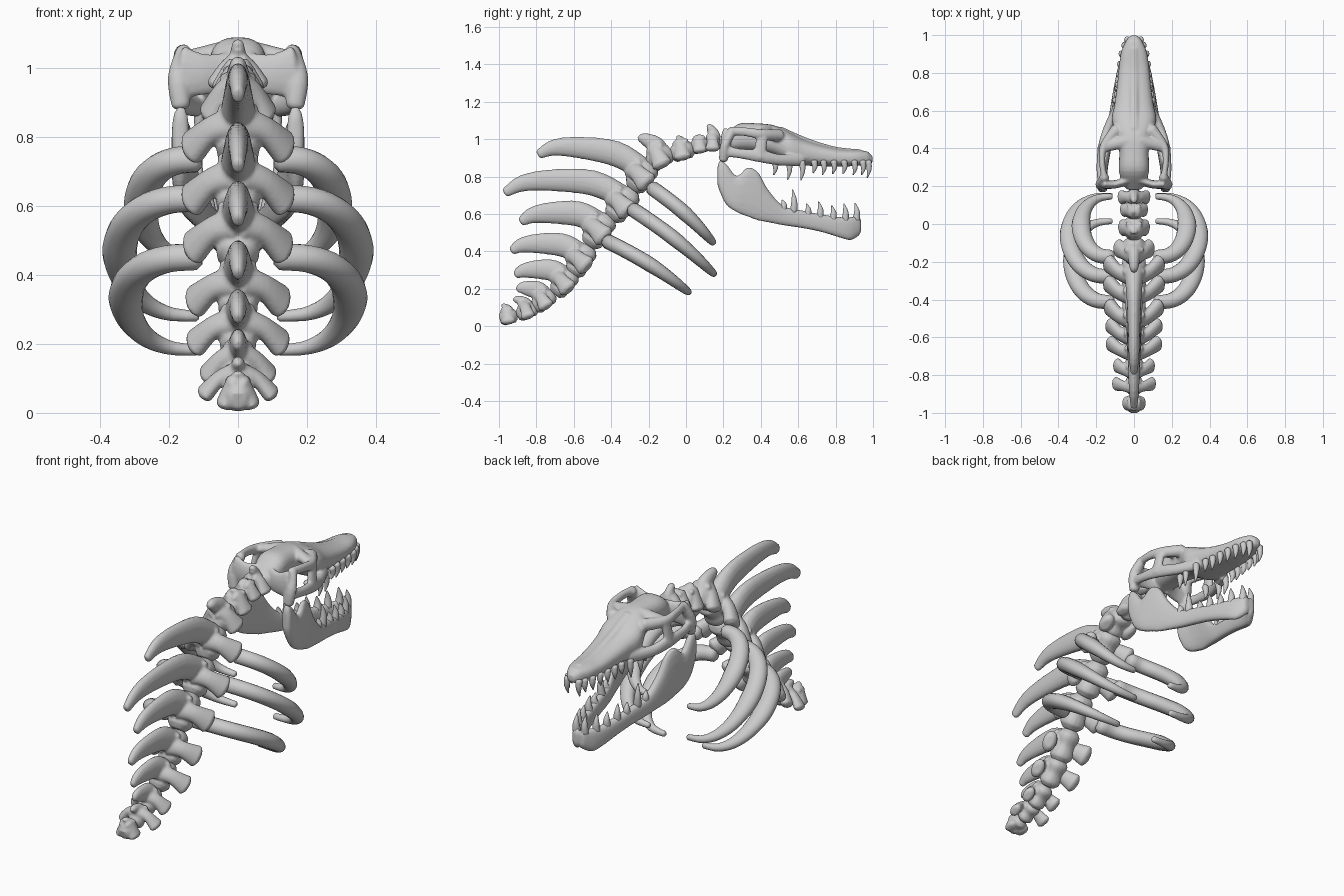
import bpy, bmesh, math
from mathutils import Vector

cube = bpy.data.objects.get("Cube")
if cube:
    bpy.data.objects.remove(cube, do_unlink=True)

X, Y, Z = Vector((1, 0, 0)), Vector((0, 1, 0)), Vector((0, 0, 1))

bone = bpy.data.materials.new("bone grey")
bone.use_nodes = True
GREY = (0.6, 0.6, 0.6, 1)
bone.diffuse_color = GREY
for node in bone.node_tree.nodes:
    if node.type == 'BSDF_PRINCIPLED':
        node.inputs["Base Color"].default_value = GREY


def spline(stations, steps):
    """Smoothly interpolate stations of (x, y, z, half width, half height)."""
    s = [Vector(p) for p in stations]
    out = []
    for i in range(len(s) - 1):
        p0, p1, p2, p3 = s[max(i - 1, 0)], s[i], s[i + 1], s[min(i + 2, len(s) - 1)]
        for k in range(steps):
            t = k / steps
            out.append(p1 + (p2 - p0) * (t / 2)
                       + (p0 * 2 - p1 * 5 + p2 * 4 - p3) * (t * t / 2)
                       + (p1 * 3 - p0 - p2 * 3 + p3) * (t ** 3 / 2))
    return out + [s[-1]]


def loft(bm, stations, side=X, flat=False, power=1.0, sides=16, steps=4, mirror=False):
    """Closed rounded tube through the stations; flat keeps sections upright."""
    pts = spline(stations, steps)
    rings = []
    last = len(pts) - 1
    for i, p in enumerate(pts):
        pos = Vector(p[:3])
        t = Vector(pts[min(i + 1, last)][:3]) - Vector(pts[max(i - 1, 0)][:3])
        t.normalize()
        if flat:
            t, u, v = Y, X, Z
        else:
            u = (side - t * side.dot(t)).normalized()
            v = t.cross(u)
        a, b = max(p[3], 0.002), max(p[4], 0.002)
        bulge = t * min(a, b) * 0.45
        ring = [(pos, a, b, u, v)]
        if i == 0:
            ring.insert(0, (pos - bulge, a * 0.6, b * 0.6, u, v))
        if i == last:
            ring.append((pos + bulge, a * 0.6, b * 0.6, u, v))
        rings += ring
    loops = []
    for pos, a, b, u, v in rings:
        loop = []
        for k in range(sides):
            c, s = math.cos(math.tau * k / sides), math.sin(math.tau * k / sides)
            c = math.copysign(abs(c) ** power, c)
            s = math.copysign(abs(s) ** power, s)
            loop.append(bm.verts.new(pos + u * a * c + v * b * s))
        loops.append(loop)
    for l0, l1 in zip(loops, loops[1:]):
        for k in range(sides):
            m = (k + 1) % sides
            bm.faces.new((l0[k], l0[m], l1[m], l1[k]))
    bm.faces.new(loops[0])
    bm.faces.new(loops[-1])
    if mirror:
        flipped = [(-p[0], *p[1:]) for p in stations]
        loft(bm, flipped, Vector((-side.x, side.y, side.z)), flat, power, sides, steps)


def finish(name, bm, voxel=0):
    bmesh.ops.recalc_face_normals(bm, faces=bm.faces[:])
    for f in bm.faces:
        f.smooth = True
    mesh = bpy.data.meshes.new(name)
    bm.to_mesh(mesh)
    bm.free()
    mesh.materials.append(bone)
    ob = bpy.data.objects.new(name, mesh)
    bpy.context.collection.objects.link(ob)
    if voxel:  # fuse the overlapping pieces into one organic surface
        fuse = ob.modifiers.new("fuse", 'REMESH')
        fuse.mode = 'VOXEL'
        fuse.voxel_size = voxel
        fuse.use_smooth_shade = True
        soften = ob.modifiers.new("soften", 'SMOOTH')
        soften.factor = 0.5
        soften.iterations = 3


# Vertebrae, tail to neck: centre y z, radius, process half width, spine tip y z
SPINE = [
    (-.95, .05, .042, .045, -.985, .11), (-.85, .08, .042, .11, -.92, .14),
    (-.76, .135, .047, .10, -.90, .195), (-.65, .23, .055, .14, -.91, .275),
    (-.56, .35, .06, .14, -.93, .405), (-.465, .51, .065, .145, -.88, .56),
    (-.34, .65, .065, .15, -.965, .715), (-.235, .80, .065, .15, -.785, .92),
    (-.14, .90, .058, .09, -.25, 1.0), (-.02, .935, .05, .065, -.05, 1.01),
    (.075, .965, .042, .06, .06, 1.02), (.145, .975, .042, .075, .115, 1.07)]
centres = [Vector((0, row[0], row[1])) for row in SPINE]
for i, (cy, cz, r, w, ty, tz) in enumerate(SPINE):
    c = centres[i]
    before, after = centres[max(i - 1, 0)], centres[min(i + 1, len(centres) - 1)]
    f = (after - before).normalized()
    d = X.cross(f)
    span = (after - before).length * (0.4 if 0 < i < len(centres) - 1 else 0.6)
    s = r / 0.065
    bm = bmesh.new()
    # centrum with a waist
    loft(bm, [(*(c + f * span * k), r * g, r * g)
              for k, g in ((-.47, .95), (-.3, .95), (0, .8), (.3, .95), (.47, .95))], power=.85)
    # swept neural spine, deep at the root and bowed upward
    base, tip = c + d * r * 0.6 + f * r * 0.5, Vector((0, ty, tz))
    reach = (tip - base).length
    h = min(0.068 * s, reach * 0.35)
    bow = Z * reach * 0.13
    loft(bm, [(*base, .055 * s, h * .9),
              (*(base.lerp(tip, .25) + bow * .8), .04 * s, h),
              (*(base.lerp(tip, .6) + bow * .9), .032 * s, h * .85),
              (*(base.lerp(tip, .85) + bow * .65), .027 * s, h * .65),
              (*tip, .018 * s, h * .38)])
    # transverse processes sloping down to broad ends
    root, mid, end = c + d * r, c + d * r * .5, c - d * r * .6 - f * r * .15
    loft(bm, [(*(root + X * .01), .055 * s, .04 * s),
              (*(mid + X * w * .5), .045 * s, .034 * s),
              (*(end + X * w * .88), .062 * s, .04 * s)], side=f, mirror=True)
    # articular knobs reaching toward the next vertebra
    loft(bm, [(*(c + d * r * .8 + X * r * .4), .022 * s, .024 * s),
              (*(c + d * r + f * span * .45 + X * r * .65), .018 * s, .018 * s)],
         mirror=True)
    finish(f"vertebra_{i + 1}", bm, 0.007)

# Ribs: start y z, end y z, widest x
RIBS = [(-.175, .735, .145, .448, .28), (-.28, .622, .15, .28, .343), (-.415, .452, .015, .182, .325)]
for i, (ya, za, yb, zb, wide) in enumerate(RIBS):
    normal = X.cross(Vector((0, yb - ya, zb - za))).normalized()
    path = []
    for k in range(15):
        t = k / 14
        q = (1 - math.cos(math.pi * t)) / 2
        x = 0.12 + (wide - 0.12) * math.sin(math.pi * t) ** 0.8
        thin = 1 - 0.6 * max(0, t - .5) / .5
        lift = normal * 0.015 * math.sin(math.pi * q) * math.copysign(1, normal.z)
        path.append((x, ya + (yb - ya) * q + lift.y, za + (zb - za) * q + lift.z,
                     .04 * thin, (.036 + .014 * math.sin(math.pi * t)) * thin))
    for name, sign in (("left", 1), ("right", -1)):
        bm = bmesh.new()
        loft(bm, [(sign * p[0], *p[1:]) for p in path], side=normal, steps=2)
        finish(f"{name}_rib_{i + 1}", bm)

# Skull: y, centre z, half width, half height from braincase to snout tip
SKULL = [(.20, .975, .055, .042), (.28, 1.01, .08, .072), (.38, 1.01, .078, .075),
         (.47, .995, .09, .08), (.55, .955, .118, .085), (.63, .93, .104, .07),
         (.73, .912, .09, .056), (.83, .9, .08, .047), (.91, .9, .068, .042),
         (.965, .898, .045, .038), (.985, .893, .03, .028)]
bm = bmesh.new()
loft(bm, [(0, *p) for p in SKULL], flat=True, power=.8, sides=24)
# cheek arch
loft(bm, [(.085, .62, .89, .025, .035), (.14, .5, .89, .024, .03), (.172, .4, .91, .02, .034),
          (.18, .28, .925, .018, .026), (.168, .2, .94, .02, .035)], mirror=True)
# rear post
loft(bm, [(.165, .2, .89, .028, .024), (.172, .21, .97, .032, .026),
          (.155, .25, 1.05, .024, .024)], mirror=True)
# upper temporal bar running into the brow
loft(bm, [(.155, .24, 1.045, .018, .024), (.168, .32, 1.04, .016, .024),
          (.16, .41, 1.025, .022, .028), (.09, .5, 1.02, .034, .034)], mirror=True)
# bar behind the eye socket, and its bridge to the braincase
loft(bm, [(.16, .41, 1.03, .018, .03), (.178, .39, .9, .018, .034)], mirror=True)
loft(bm, [(.03, .44, 1.05, .035, .03), (.16, .41, 1.025, .03, .022)], side=Y, mirror=True)
# solid wing at the back of the head
loft(bm, [(.03, .23, .985, .022, .06), (.1, .21, .98, .022, .06),
          (.165, .21, .985, .024, .08)], side=Y, mirror=True)
# nasal ridge
loft(bm, [(0, .5, 1.05, .03, .02), (0, .65, .985, .026, .02), (0, .8, .945, .024, .015),
          (0, .93, .935, .02, .012)])
finish("skull", bm, 0.007)

# Lower jaw: y, x, top z, bottom z
JAW = [(.18, .166, .89, .72), (.215, .168, .87, .65), (.27, .166, .805, .61),
       (.33, .158, .85, .585), (.385, .148, .825, .565), (.44, .136, .73, .555),
       (.52, .118, .645, .54), (.62, .1, .62, .525), (.72, .083, .6, .505),
       (.82, .062, .585, .475), (.88, .042, .585, .46), (.925, .016, .59, .485)]
bm = bmesh.new()
loft(bm, [(x, y, (top + low) / 2, .025, (top - low) / 2) for y, x, top, low in JAW],
     flat=True, power=.8, mirror=True)
finish("lower_jaw", bm, 0.007)


def lookup(table, y, col):
    """Linear read of one column of a table keyed by y."""
    for p, q in zip(table, table[1:]):
        if y <= q[0]:
            return p[col] + (q[col] - p[col]) * (y - p[0]) / (q[0] - p[0])
    return table[-1][col]


def tooth(bm, x, y, z, height, radius):
    loft(bm, [(x, y, z, radius, radius), (x * 1.04, y + .004, z + height * .5, radius * .75, radius * .75),
              (x, y - .006, z + height, .003, .003)], sides=10, steps=3, mirror=True)


# Upper teeth: y and drop
bm = bmesh.new()
for y, drop in ((.475, .07), (.55, .095), (.62, .1), (.685, .06), (.735, .07),
                (.79, .065), (.845, .065), (.9, .07), (.945, .07), (.975, .085)):
    tooth(bm, lookup(SKULL, y, 2) * .92, y, .88, -drop, .018)
finish("upper_teeth", bm)

# Lower teeth: y and rise
bm = bmesh.new()
for y, rise in ((.52, .05), (.575, .12), (.65, .06), (.715, .085), (.785, .075),
                (.85, .09), (.91, .09)):
    tooth(bm, lookup(JAW, y, 1), y, lookup(JAW, y, 2) - .02, rise, .021)
finish("lower_teeth", bm)
